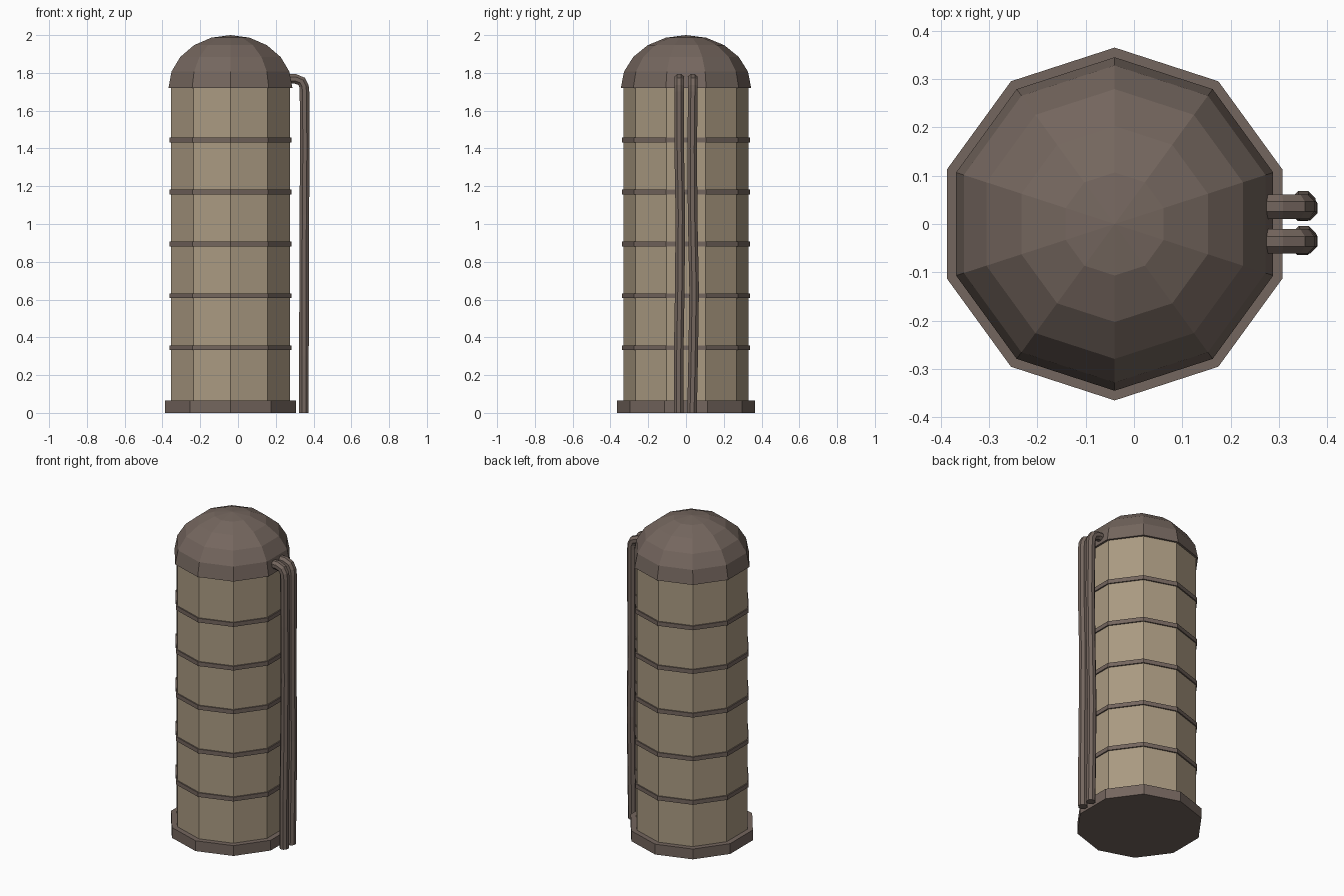
import bpy, bmesh, math
from mathutils import Vector

if "Cube" in bpy.data.objects:
    bpy.data.objects.remove(bpy.data.objects["Cube"])

CX = -0.04      # silo axis
SIDES = 10


def material(name, rgb):
    m = bpy.data.materials.new(name)
    m.diffuse_color = (*rgb, 1)
    m.use_nodes = True
    m.node_tree.nodes["Principled BSDF"].inputs["Base Color"].default_value = m.diffuse_color
    return m


TAN = material("tan_panel", (0.40, 0.32, 0.22))
BROWN = material("dark_brown_metal", (0.175, 0.133, 0.112))


def finish(name, bm, mat):
    bmesh.ops.recalc_face_normals(bm, faces=bm.faces)
    me = bpy.data.meshes.new(name)
    bm.to_mesh(me)
    bm.free()
    me.materials.append(mat)
    ob = bpy.data.objects.new(name, me)
    bpy.context.collection.objects.link(ob)
    return ob


def bridge(bm, a, b):
    n = max(len(a), len(b))
    for i in range(n):
        j = (i + 1) % n
        if len(b) == 1:
            bm.faces.new((a[i], a[j], b[0]))
        else:
            bm.faces.new((a[i], a[j], b[j], b[i]))


def lathe(name, profile, mat, cap_bottom=False, cap_top=False):
    """Ten-sided turned part from (radius, z) points, bottom to top."""
    bm = bmesh.new()
    rings = []
    for r, z in profile:
        if r == 0:
            rings.append([bm.verts.new((CX, 0, z))])
            continue
        angles = [math.pi / 2 + math.tau * k / SIDES for k in range(SIDES)]
        rings.append([bm.verts.new((CX + r * math.cos(a), r * math.sin(a), z))
                      for a in angles])
    for a, b in zip(rings, rings[1:]):
        bridge(bm, a, b)
    if cap_bottom:
        bm.faces.new(rings[0])
    if cap_top:
        bm.faces.new(rings[-1])
    return finish(name, bm, mat)


def pipe(name, path, radius, mat, sides=8):
    """Sweep a round section along a path lying near the xz plane."""
    bm = bmesh.new()
    pts = [Vector(p) for p in path]
    rings = []
    for i, p in enumerate(pts):
        t = (pts[min(i + 1, len(pts) - 1)] - pts[max(i - 1, 0)]).normalized()
        up = t.cross(Vector((0, 1, 0))).normalized()
        side = up.cross(t)
        ring = []
        for k in range(sides):
            a = math.tau * (k + 0.5) / sides
            ring.append(bm.verts.new(p + radius * (math.cos(a) * side + math.sin(a) * up)))
        rings.append(ring)
    for a, b in zip(rings, rings[1:]):
        bridge(bm, a, b)
    bm.faces.new(rings[0])
    bm.faces.new(rings[-1])
    return finish(name, bm, mat)


# Foundation and tank wall
lathe("base_plinth", [(0.365, 0), (0.365, 0.065)], BROWN, True, True)
lathe("tank_wall", [(0.332, 0.06), (0.332, 1.725)], TAN)

# Hoops around the wall
for i in range(5):
    z = 0.345 + 0.275 * i
    lathe(f"hoop_{i + 1}", [(0.33, z - 0.013), (0.34, z - 0.013),
                            (0.34, z + 0.013), (0.33, z + 0.013)], BROWN)

# Domed roof: five steps of a flattened hemisphere
dome = [(0.345 * math.cos(math.radians(18 * k)), 1.72 + 0.28 * math.sin(math.radians(18 * k)))
        for k in range(5)]
lathe("dome_roof", dome + [(0, 2.0)], BROWN, True)

# Two slightly wavy downpipes; sideways drift given per height
heights = [1.70, 1.40, 1.05, 0.65, 0.30, 0.0]
drifts = {
    "downpipe_left": (-0.036, [0, 0.000, 0.006, 0.003, -0.003, -0.003]),
    "downpipe_right": (0.036, [0, -0.003, -0.001, 0.007, 0.002, -0.004]),
}
bulge = [0.002, 0.004, 0.001, 0.0, -0.001, -0.001]
for name, (y, drift) in drifts.items():
    path = [(0.25, y, 1.768), (0.305, y, 1.768), (0.337, y, 1.755), (0.349, y, 1.73)]
    path += [(0.35 + b, y + d, z) for z, d, b in zip(heights, drift, bulge)]
    pipe(name, path, 0.0275, BROWN)
